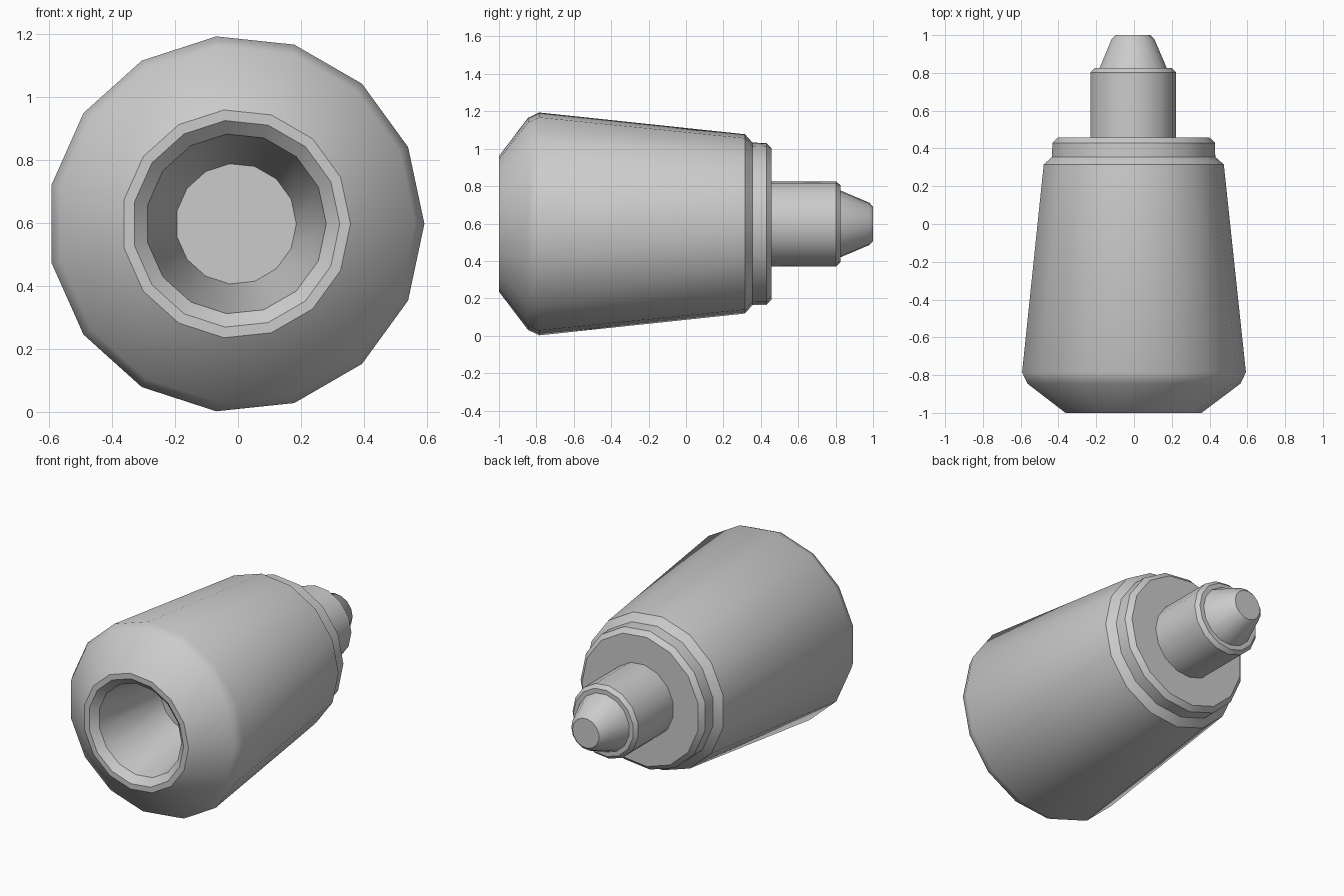
import bpy, bmesh
from math import cos, sin, pi, radians

if "Cube" in bpy.data.objects:
    bpy.data.objects.remove(bpy.data.objects["Cube"])

SIDES = 15
CX, CZ = -0.0065, 0.598   # lathe axis runs along y


def lathe(name, profile, cap_start=True, cap_end=True):
    """Turn a list of (y, radius) points around the y axis."""
    bm = bmesh.new()
    rings = []
    for y, r in profile:
        rings.append([bm.verts.new((CX + r * cos(2 * pi * i / SIDES), y,
                                    CZ + r * sin(2 * pi * i / SIDES)))
                      for i in range(SIDES)])
    for a, b in zip(rings, rings[1:]):
        for i in range(SIDES):
            j = (i + 1) % SIDES
            bm.faces.new((a[i], b[i], b[j], a[j]))
    if cap_start:
        bm.faces.new(rings[0])
    if cap_end:
        bm.faces.new(rings[-1][::-1])
    # profile order gives outward normals
    bm.normal_update()
    mesh = bpy.data.meshes.new(name)
    bm.to_mesh(mesh)
    bm.free()
    ob = bpy.data.objects.new(name, mesh)
    bpy.context.collection.objects.link(ob)
    bpy.ops.object.select_all(action='DESELECT')
    ob.select_set(True)
    bpy.context.view_layer.objects.active = ob
    bpy.ops.object.shade_smooth_by_angle(angle=radians(35))
    return ob


# Tapered housing: socket floor, socket wall, rim, outer shell, rear collar
lathe("housing", [
    (-0.48, 0.192), (-0.96, 0.287), (-1.0, 0.33), (-1.0, 0.364),
    (-0.845, 0.570), (-0.785, 0.599), (0.315, 0.482), (0.355, 0.437),
    (0.43, 0.435), (0.458, 0.406),
])

# Stem with chamfered end and conical tip
lathe("stem_and_tip", [
    (0.458, 0.229), (0.803, 0.229), (0.825, 0.208), (0.825, 0.18),
    (0.98, 0.114), (1.0, 0.092),
], cap_start=False)
